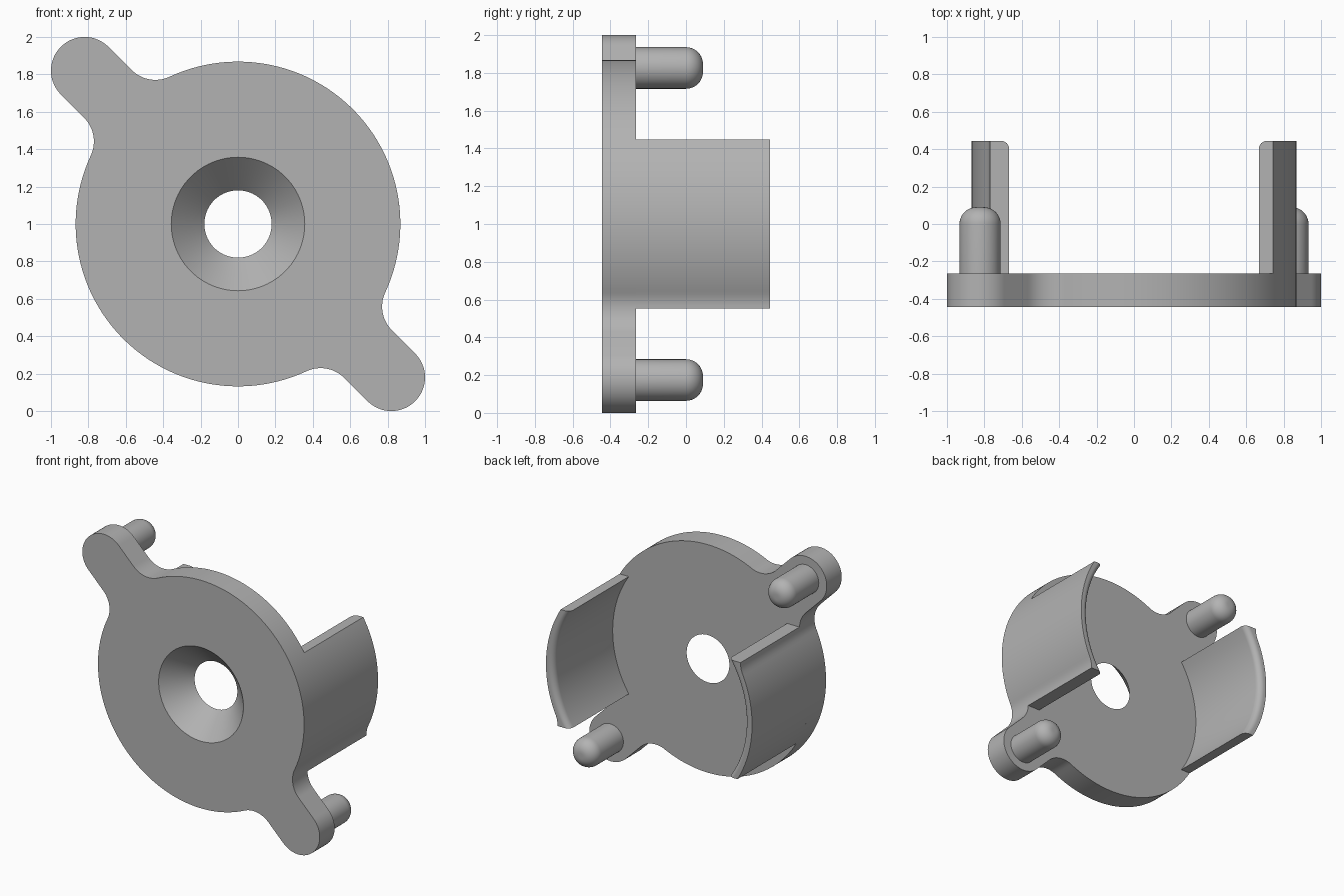
import bpy, bmesh
from math import sin, cos, pi, sqrt, radians, atan2
from mathutils import Vector, Matrix

cube = bpy.data.objects.get("Cube")
if cube:
    bpy.data.objects.remove(cube, do_unlink=True)

MID = 1.0                      # height of the disc centre
FRONT, BACK, TIP = -0.445, -0.265, 0.445
DISC, EAR, FILLET = 0.868, 0.18, 0.18
EAR_DIST = 0.82 * sqrt(2)
WALL_IN, WALL_HALF, ROUND = 0.803, 0.447, 0.045

grey = bpy.data.materials.new("plain_grey")
grey.use_nodes = True
colour = (0.45, 0.45, 0.45, 1)
grey.diffuse_color = colour
bsdf = next(n for n in grey.node_tree.nodes if n.type == 'BSDF_PRINCIPLED')
bsdf.inputs["Base Color"].default_value = colour


def finish(name, bm):
    """Turn a bmesh into a smooth object with sharp creases."""
    bmesh.ops.recalc_face_normals(bm, faces=bm.faces)
    mesh = bpy.data.meshes.new(name)
    bm.to_mesh(mesh)
    bm.free()
    mesh.materials.append(grey)
    obj = bpy.data.objects.new(name, mesh)
    bpy.context.collection.objects.link(obj)
    bpy.ops.object.select_all(action='DESELECT')
    obj.select_set(True)
    bpy.context.view_layer.objects.active = obj
    bpy.ops.object.shade_smooth_by_angle(angle=radians(30))
    return obj


def arc(cx, cy, r, a, b, n):
    return [Vector((cx + r * cos(a + (b - a) * i / n), cy + r * sin(a + (b - a) * i / n)))
            for i in range(n + 1)]


# Outline: half of it in ear-aligned coordinates, then a half turn for the rest
fv = EAR + FILLET
fu = sqrt((DISC + FILLET) ** 2 - fv ** 2)
meet = atan2(fv, fu)
half = (arc(EAR_DIST, 0, EAR, -pi / 2, pi / 2, 32)
        + arc(fu, fv, FILLET, -pi / 2, meet - pi, 16)
        + arc(0, 0, DISC, meet, pi - meet, 90)[1:-1]
        + arc(-fu, fv, FILLET, -meet, -pi / 2, 16))
turn = Matrix.Rotation(radians(135), 2)
outline = [turn @ p for p in half + [-p for p in half]]


# Base plate with two ears and a conical through hole
def ring(bm, points, y):
    verts = [bm.verts.new((p.x, y, p.y + MID)) for p in points]
    edges = [bm.edges.new((v, verts[i - 1])) for i, v in enumerate(verts)]
    return verts, edges


def skin(bm, a, b):
    for i in range(len(a)):
        bm.faces.new((a[i - 1], a[i], b[i], b[i - 1]))


bm = bmesh.new()
rims = []
for y, radius in ((FRONT, 0.357), (BACK, 0.18)):
    outer, outer_edges = ring(bm, outline, y)
    hole, hole_edges = ring(bm, arc(0, 0, radius, 0, 2 * pi, 96)[:-1], y)
    bmesh.ops.triangle_fill(bm, edges=outer_edges + hole_edges, use_beauty=True,
                            normal=(0, 1, 0))
    rims.append((outer, hole))
for a, b in zip(*rims):
    skin(bm, a, b)
finish("base_plate", bm)

# Curved walls that follow the plate edge, rounded along the inner tip
fillet_x, fillet_z = -(turn @ Vector((fu, -fv))).x, (turn @ Vector((fu, -fv))).y
if fillet_z > fillet_x:
    fillet_x, fillet_z = fillet_z, fillet_x
fillet_start = fillet_z * DISC / (DISC + FILLET)


def outer_x(z):
    if z > fillet_start:
        return fillet_x - sqrt(FILLET ** 2 - (fillet_z - z) ** 2)
    return sqrt(DISC ** 2 - z ** 2)


def wall(name, side):
    bm = bmesh.new()
    sections = []
    for i in range(49):
        z = WALL_HALF * (2 * i / 48 - 1)
        xi, xo = sqrt(WALL_IN ** 2 - z * z), outer_x(z)
        profile = [(xi, BACK), (xo, BACK), (xo, TIP)]
        profile += [(p.x, p.y) for p in
                    arc(xi + ROUND, TIP - ROUND, ROUND, pi / 2, pi, 8)]
        # the ear fillet side is at the top on -x and at the bottom on +x
        sections.append([bm.verts.new((side * x, y, MID - side * z)) for x, y in profile])
    for a, b in zip(sections, sections[1:]):
        skin(bm, a, b)
    bm.faces.new(sections[0])
    bm.faces.new(sections[-1])
    finish(name, bm)


# Round-ended pins on the ears
def pin(name, side):
    bm = bmesh.new()
    r, edge, end = 0.11, 0.09, 0.09
    profile = [Vector((r, BACK))] + arc(r - edge, end - edge, edge, 0, pi / 2, 10)
    loops = []
    for p in profile:
        loops.append(ring(bm, [c + Vector((side * 0.823, -side * 0.826))
                               for c in arc(0, 0, p.x, 0, 2 * pi, 48)[:-1]], p.y)[0])
    for a, b in zip(loops, loops[1:]):
        skin(bm, a, b)
    bm.faces.new(loops[0])
    bm.faces.new(loops[-1])
    finish(name, bm)


for label, side in (("left", 1), ("right", -1)):
    wall(label + "_wall", side)
    pin(label + "_pin", side)
